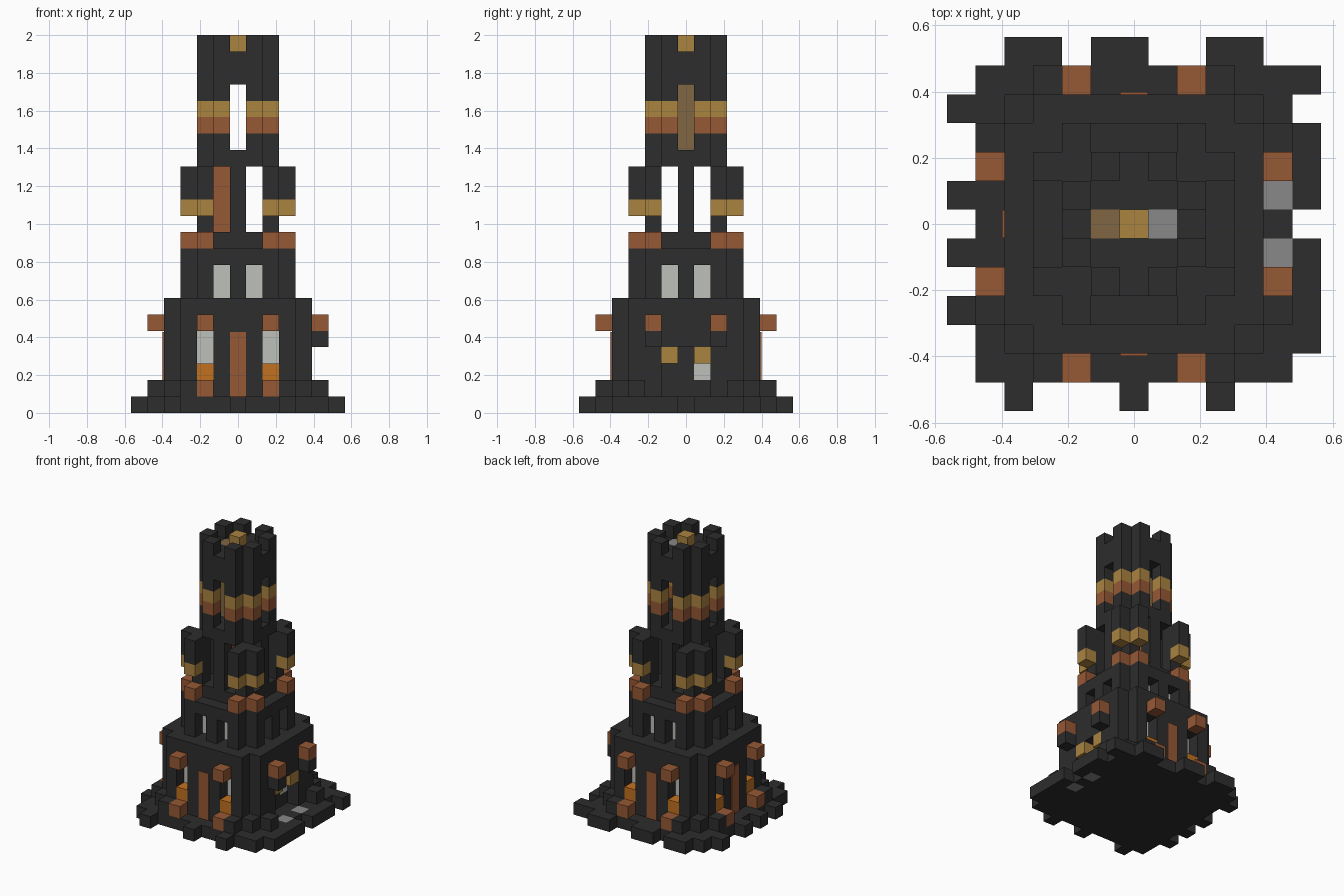
import bpy, bmesh
from mathutils import Vector

cube = bpy.data.objects.get("Cube")
if cube:
    bpy.data.objects.remove(cube, do_unlink=True)

U = 2 / 23  # block size


def srgb(r, g, b):
    lin = [c / 255 / 12.92 if c < 11 else ((c / 255 + 0.055) / 1.055) ** 2.4 for c in (r, g, b)]
    return (*lin, 1)


def material(name, rgb):
    m = bpy.data.materials.new(name)
    m.use_nodes = True
    m.diffuse_color = srgb(*rgb)
    m.node_tree.nodes["Principled BSDF"].inputs["Base Color"].default_value = srgb(*rgb)
    return m


MATS = {
    "black": material("black stone", (45, 45, 45)),
    "bronze": material("bronze", (150, 88, 53)),
    "gold": material("gold", (170, 131, 64)),
    "orange": material("glowing orange", (194, 113, 32)),
    "white": material("pale glass", (190, 192, 186)),
    "grey": material("grey stone", (136, 136, 136)),
    "brown": material("brown wood", (128, 102, 66)),
}

grid = {}  # block position -> (part, colour)


def put(part, colour, cells, levels):
    for i, j in cells:
        for k in levels:
            grid[i, j, k] = (part, colour)


def carve(cells, levels):
    for i, j in cells:
        for k in levels:
            grid.pop((i, j, k), None)


def square(n):
    return [(i, j) for i in range(-n, n + 1) for j in range(-n, n + 1)]


def octagon(n):
    return [c for c in square(n) if not abs(c[0]) == abs(c[1]) == n]


def turn(cells, quarter):
    for _ in range(quarter):
        cells = [(-j, i) for i, j in cells]
    return cells


def around(cells, quarters=(0, 1, 2, 3)):
    return [c for q in quarters for c in turn(cells, q)]


DOOR_SIDES = (0, 2, 3)  # front, back and the -x side

# Ragged ground slab
put("ground_slab", "black", square(5), [0])
put("ground_slab", "black", [(i, 6) for i in (-4, -3, -1, 0, 3, 4)], [0])
put("ground_slab", "black", [(i, -6) for i in (-4, 0, 3)], [0])
put("ground_slab", "black", [(-6, j) for j in (4, 1, -1, -3)], [0])
put("ground_slab", "black", [(6, j) for j in (5, 3, 2, 1, -1, -2, -3, -4)], [0])
put("path_stones", "grey", [(5, -1), (5, 1)], [0])
put("corner_footings", "black", around([(4, -4), (3, -5), (5, -3)]), [1])

# Lower hall with windows, fire bowls and lamps
put("lower_hall", "black", octagon(4), range(1, 7))
niches = around([(-2, -4), (2, -4)], DOOR_SIDES)
carve(niches, range(2, 5))
put("hall_windows", "white", around([(-2, -3), (2, -3)], DOOR_SIDES), [3, 4])
put("fires", "orange", niches, [2])
put("fire_steps", "bronze", around([(-2, -5), (2, -5)], DOOR_SIDES), [1])
put("hall_lamps", "bronze", around([(-2, -5), (2, -5)]), [5])

# Open archway on the +x side
carve([(4, j) for j in (-1, 0, 1)], range(1, 4))
put("arch_corners", "gold", [(4, -1), (4, 1)], [3])
put("arch_pane", "white", [(3, 1)], [2])
put("arch_brackets", "black", [(5, -2), (5, 2)], [4])

# Middle storey with paired windows
put("middle_storey", "black", octagon(3), range(7, 10))
carve(around([(-1, -3), (1, -3)]), [7, 8])
put("middle_windows", "white", around([(-1, -2), (1, -2)]), [7, 8])

# Open belfry with banded buttresses
put("belfry", "black", square(2), [10])
put("belfry", "black", around([(0, -2), (2, -2)]), range(11, 15))
buttress = around([(-2, -3), (2, -3)])
put("buttress_feet", "bronze", buttress, [10])
put("buttress_bands", "gold", buttress, [12])
put("buttresses", "black", buttress, [13, 14])

# Upper tower: floor, slit walls, bands, roof and battlements
ring = around([(-1, -2), (1, -2)])
put("tower_floor", "black", octagon(2), [15])
put("tower_walls", "black", ring, [16, 19])
put("bronze_band", "bronze", ring, [17])
put("gold_band", "gold", ring, [18])
put("tower_roof", "black", octagon(2), [20, 21])
put("battlements", "black", ring, [22])
put("roof_finial", "gold", [(0, 0)], [22])
put("roof_hatch", "grey", [(1, 0)], [21])

# Post inside the tower
put("lower_post", "bronze", [(-1, 0)], range(11, 15))
put("upper_post", "brown", [(-1, 0)], range(16, 22))


def finish(name, bm, colour):
    mesh = bpy.data.meshes.new(name)
    bm.to_mesh(mesh)
    bm.free()
    mesh.materials.append(MATS[colour])
    bpy.context.collection.objects.link(bpy.data.objects.new(name, mesh))


AXES = [Vector(v) for v in ((1, 0, 0), (0, 1, 0), (0, 0, 1))]


def build(part, colour):
    """Joins a part's blocks, keeping only their exposed faces."""
    bm = bmesh.new()
    for pos, (owner, _) in grid.items():
        if owner != part:
            continue
        centre = Vector(pos) + Vector((0, 0, 0.5))
        for a in range(3):
            for s in (-1, 1):
                step = AXES[a] * s
                if tuple(int(p + d) for p, d in zip(pos, step)) in grid:
                    continue
                u, v = AXES[(a + 1) % 3] / 2, AXES[(a + 2) % 3] / 2 * s
                mid = centre + step / 2
                corners = (mid - u - v, mid + u - v, mid + u + v, mid - u + v)
                bm.faces.new([bm.verts.new(c * U) for c in corners])
    bmesh.ops.remove_doubles(bm, verts=bm.verts, dist=U / 100)
    finish(part, bm, colour)


for part, colour in dict(grid.values()).items():
    build(part, colour)

# Thin doors on three sides of the hall
for q, side in zip(DOOR_SIDES, ("front", "back", "side")):
    x, y = turn([(0, -4.54)], q)[0]
    bm = bmesh.new()
    bmesh.ops.create_cube(bm, size=1)
    wide, thin = U * 0.96, 0.008
    size = (wide, thin, U * 3.9) if x == 0 else (thin, wide, U * 3.9)
    bmesh.ops.scale(bm, vec=size, verts=bm.verts)
    bmesh.ops.translate(bm, vec=(x * U, y * U, U * 2.96), verts=bm.verts)
    finish(side + "_door", bm, "bronze")
